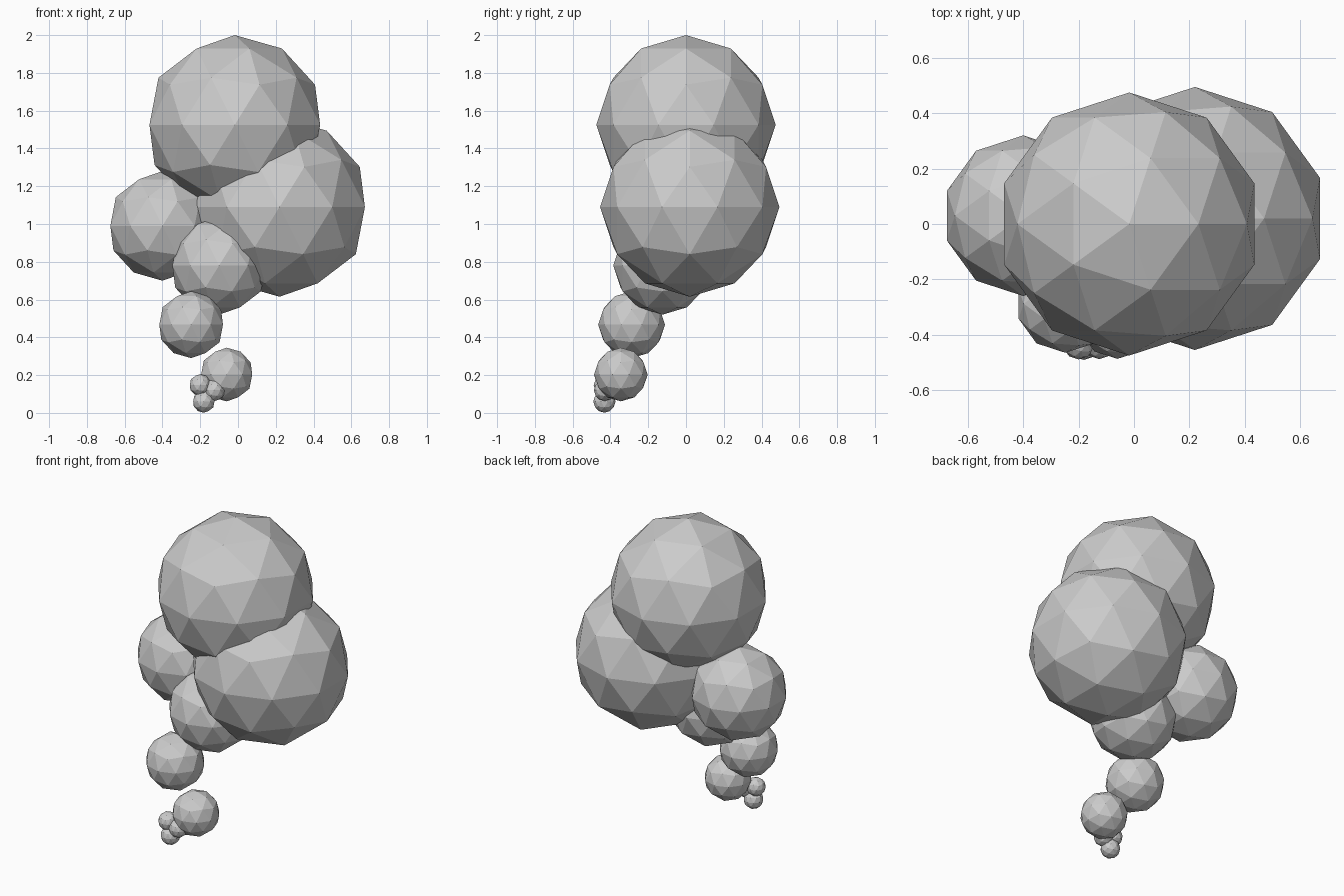
import bpy

if "Cube" in bpy.data.objects:
    bpy.data.objects.remove(bpy.data.objects["Cube"])

# Low-poly smoke cloud: faceted puffs as (name, x, y, z, radius)
PUFFS = [
    # main billows
    ("top_puff", -0.017, 0.0, 1.525, 0.475),
    ("right_puff", 0.22, 0.02, 1.09, 0.475),
    ("left_puff", -0.40, 0.03, 0.99, 0.29),
    ("middle_puff", -0.10, -0.125, 0.78, 0.26),
    # trailing puffs
    ("upper_trail_puff", -0.248, -0.288, 0.467, 0.177),
    ("lower_trail_puff", -0.06, -0.345, 0.203, 0.142),
    # tiny puffs at the source
    ("small_puff_left", -0.20, -0.431, 0.147, 0.058),
    ("small_puff_bottom", -0.181, -0.432, 0.060, 0.059),
    ("small_puff_right", -0.126, -0.430, 0.120, 0.058),
]


def add_puff(name, x, y, z, radius):
    bpy.ops.mesh.primitive_ico_sphere_add(
        subdivisions=2, radius=radius, location=(x, y, z))
    bpy.context.object.name = name
    bpy.ops.object.shade_flat()


for puff in PUFFS:
    add_puff(*puff)
